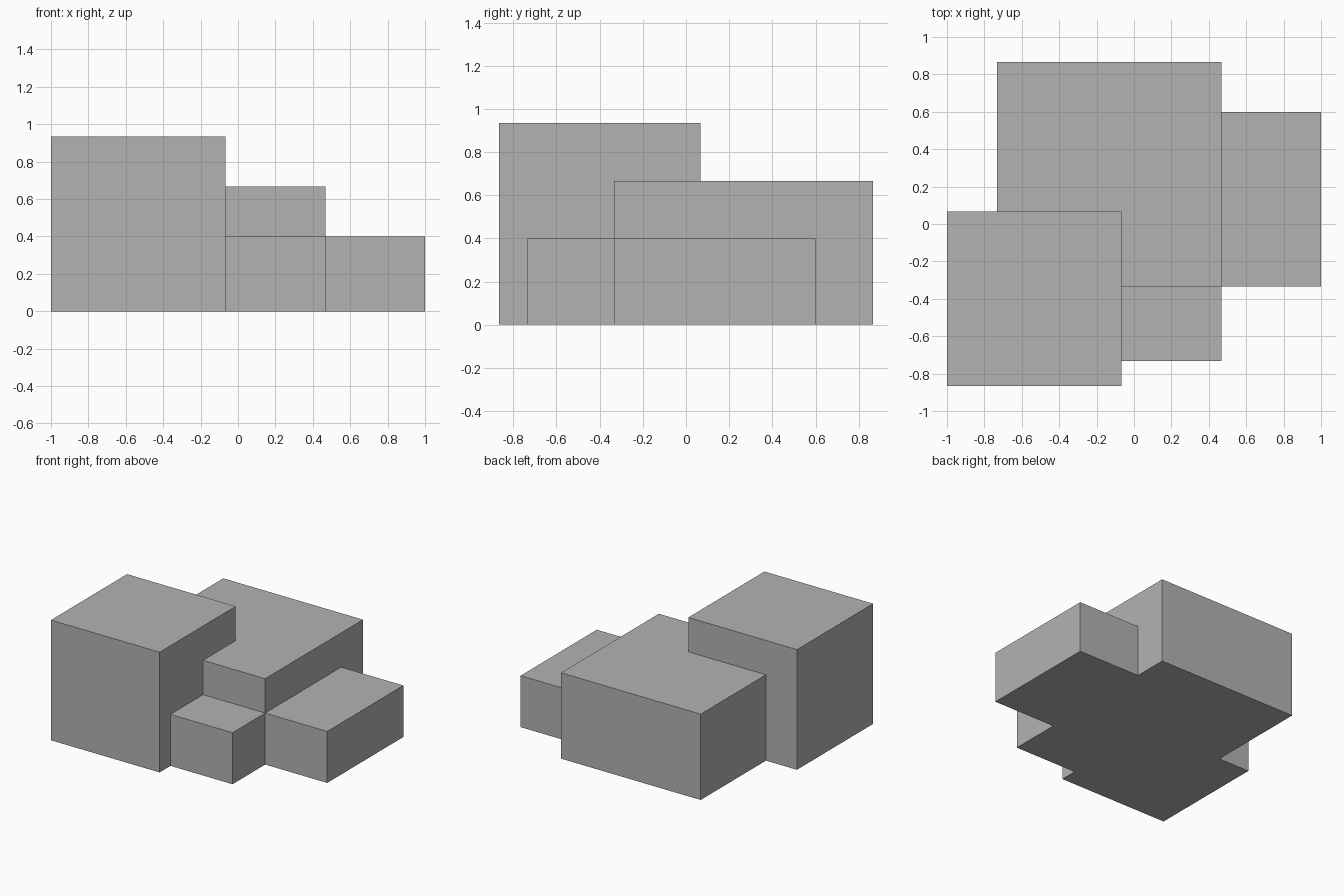
import bpy
import bmesh

cube = bpy.data.objects.get("Cube")
if cube:
    bpy.data.objects.remove(cube, do_unlink=True)

U = 1 / 15  # module size

grey = bpy.data.materials.new("plain grey")
grey.use_nodes = True
colour = (0.45, 0.45, 0.45, 1)
grey.diffuse_color = colour
grey.node_tree.nodes["Principled BSDF"].inputs["Base Color"].default_value = colour


def block(name, footprint, height):
    """Extrude a counter-clockwise footprint, in modules, up from the ground."""
    bm = bmesh.new()
    base = bm.faces.new([bm.verts.new((x * U, y * U, 0)) for x, y in footprint])
    top = bmesh.ops.extrude_face_region(bm, geom=[base], use_keep_orig=True)
    verts = [v for v in top["geom"] if isinstance(v, bmesh.types.BMVert)]
    bmesh.ops.translate(bm, verts=verts, vec=(0, 0, height * U))
    bmesh.ops.recalc_face_normals(bm, faces=bm.faces)
    mesh = bpy.data.meshes.new(name)
    bm.to_mesh(mesh)
    bm.free()
    mesh.materials.append(grey)
    bpy.context.collection.objects.link(bpy.data.objects.new(name, mesh))


def rectangle(x0, x1, y0, y1):
    return [(x0, y0), (x1, y0), (x1, y1), (x0, y1)]


# Tall corner block, and the main hall wrapped around its back corner
block("tall_block", rectangle(-15, -1, -13, 1), 14)
block("main_hall", [(-1, -5), (7, -5), (7, 13), (-11, 13), (-11, 1), (-1, 1)], 10)

# Low wings on the side and the front
block("side_wing", rectangle(7, 15, -5, 9), 6)
block("front_wing", rectangle(-1, 7, -11, -5), 6)
